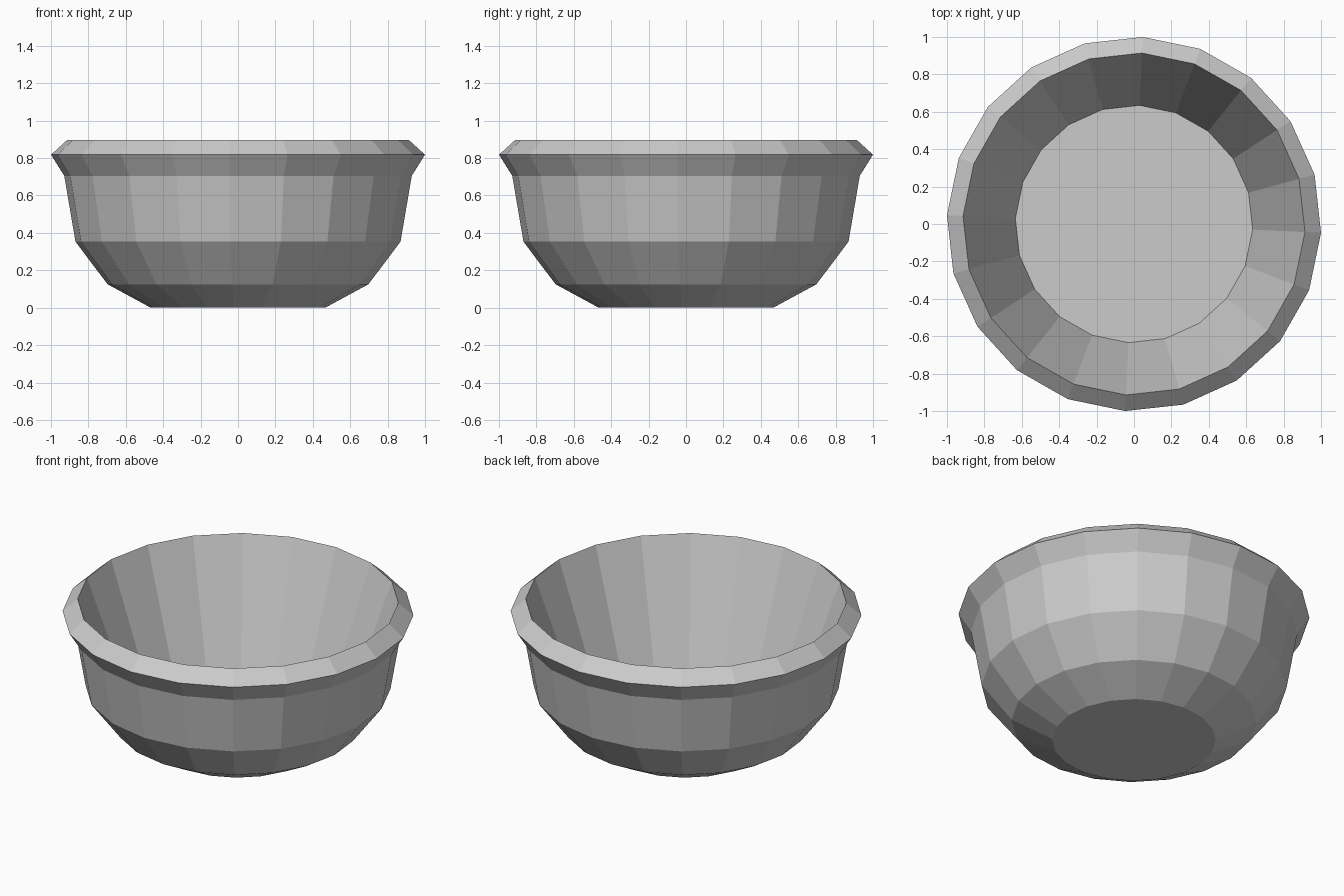
import bpy, bmesh, math

if "Cube" in bpy.data.objects:
    bpy.data.objects.remove(bpy.data.objects["Cube"])

SIDES = 20
TURN = math.radians(-2.7)

# Bowl profile (radius, height): base, outer wall, flared rim, inner wall, floor
PROFILE = [(0.467, 0.0), (0.698, 0.125), (0.87, 0.353), (0.93, 0.705),
           (1.001, 0.818), (0.915, 0.896), (0.635, 0.125)]


def lathe(name, profile):
    bm = bmesh.new()
    rings = []
    for r, z in profile:
        angles = [TURN + 2 * math.pi * i / SIDES for i in range(SIDES)]
        rings.append([bm.verts.new((r * math.cos(a), r * math.sin(a), z)) for a in angles])
    for low, high in zip(rings, rings[1:]):
        for i in range(SIDES):
            j = (i + 1) % SIDES
            bm.faces.new((low[i], low[j], high[j], high[i]))
    # Flat underside and flat inner floor
    bm.faces.new(rings[0][::-1])
    bm.faces.new(rings[-1])
    mesh = bpy.data.meshes.new(name)
    bm.to_mesh(mesh)
    bm.free()
    obj = bpy.data.objects.new(name, mesh)
    bpy.context.collection.objects.link(obj)
    return obj


lathe("bowl", PROFILE)
